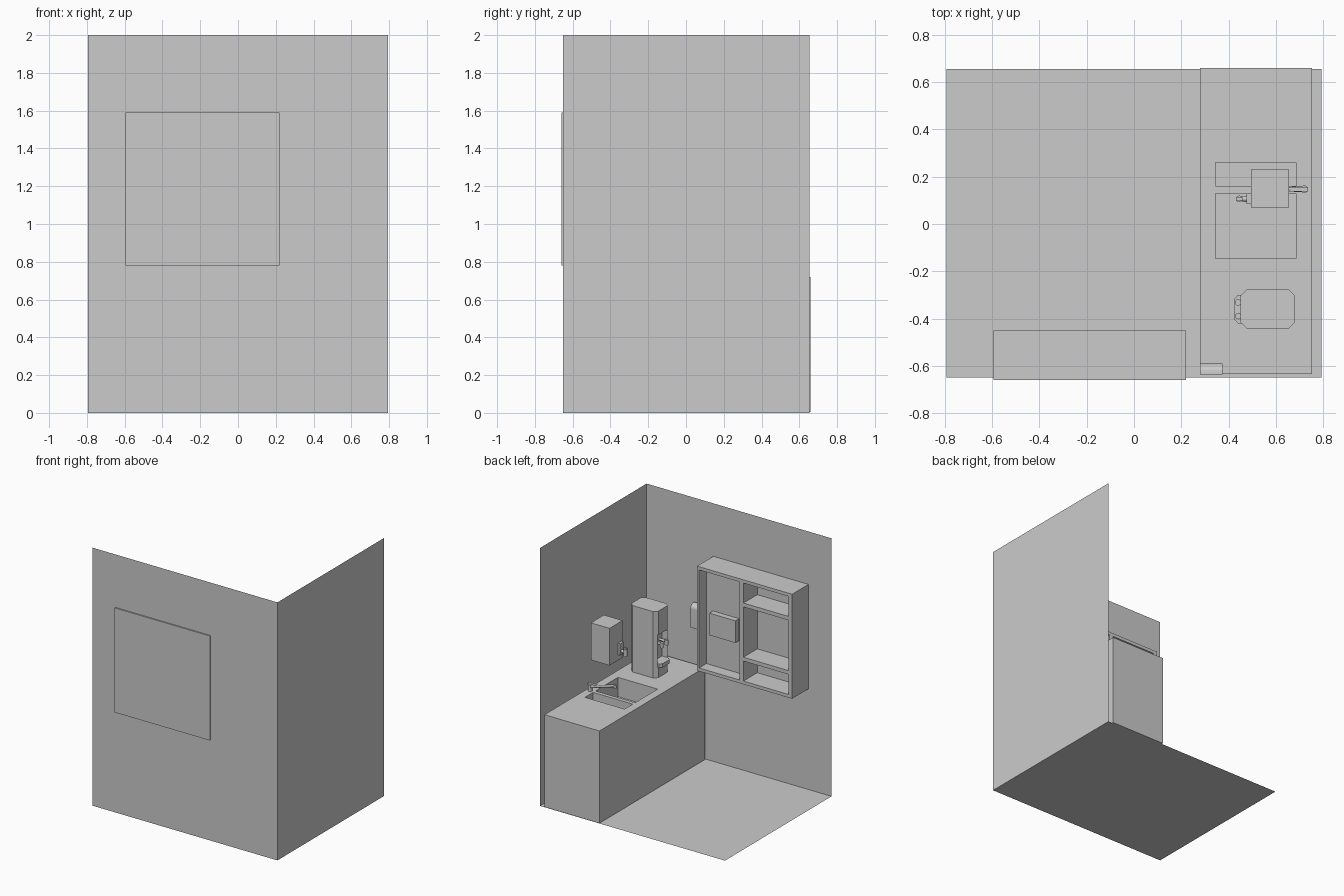
import bpy, bmesh, math
from mathutils import Vector

if "Cube" in bpy.data.objects:
    bpy.data.objects.remove(bpy.data.objects["Cube"])

grey = bpy.data.materials.new("plain_grey")
grey.diffuse_color = (0.6, 0.6, 0.6, 1)
grey.use_nodes = True
grey.node_tree.nodes["Principled BSDF"].inputs["Base Color"].default_value = grey.diffuse_color


def finish(name, bm, smooth=False):
    bmesh.ops.recalc_face_normals(bm, faces=bm.faces)
    me = bpy.data.meshes.new(name)
    bm.to_mesh(me)
    bm.free()
    ob = bpy.data.objects.new(name, me)
    bpy.context.collection.objects.link(ob)
    me.materials.append(grey)
    if smooth:
        bpy.ops.object.select_all(action='DESELECT')
        ob.select_set(True)
        bpy.context.view_layer.objects.active = ob
        bpy.ops.object.shade_smooth_by_angle(angle=math.radians(35))
    return ob


def box(name, x, y, z):
    bm = bmesh.new()
    bmesh.ops.create_cube(bm, size=1)
    for v in bm.verts:
        v.co = [(a + b) / 2 + c * (b - a) for (a, b), c in zip((x, y, z), v.co)]
    return finish(name, bm)


def plane(name, *pts):
    bm = bmesh.new()
    bm.faces.new([bm.verts.new(p) for p in pts])
    return finish(name, bm)


def prism(name, pts, offset, smooth=False):
    """Extrude a closed polygon of 3D points along an offset."""
    bm = bmesh.new()
    f = bm.faces.new([bm.verts.new(p) for p in pts])
    r = bmesh.ops.extrude_face_region(bm, geom=[f], use_keep_orig=True)
    vs = [g for g in r["geom"] if isinstance(g, bmesh.types.BMVert)]
    bmesh.ops.translate(bm, verts=vs, vec=offset)
    return finish(name, bm, smooth)


def rod(name, a, b, r1, r2=None, n=16):
    """Tapered cylinder from a to b."""
    a, b = Vector(a), Vector(b)
    d = b - a
    bm = bmesh.new()
    bmesh.ops.create_cone(bm, cap_ends=True, segments=n, radius1=r1,
                          radius2=r1 if r2 is None else r2, depth=d.length)
    m = d.to_track_quat('Z', 'Y').to_matrix().to_4x4()
    m.translation = (a + b) / 2
    bm.transform(m)
    return finish(name, bm, True)


def cut(target, cutter):
    cutter.hide_render = True
    mod = target.modifiers.new("cut", 'BOOLEAN')
    mod.operation, mod.solver, mod.object = 'DIFFERENCE', 'EXACT', cutter
    bpy.context.view_layer.update()
    me = bpy.data.meshes.new_from_object(
        target.evaluated_get(bpy.context.evaluated_depsgraph_get()))
    target.modifiers.clear()
    target.data = me
    bpy.data.objects.remove(cutter)


# Room shell: floor and two walls
X, Y0, Y1, H = 0.793, -0.65, 0.655, 2.0
plane("floor", (-X, Y0, 0), (X, Y0, 0), (X, Y1, 0), (-X, Y1, 0))
plane("front_wall", (-X, Y0, 0), (X, Y0, 0), (X, Y0, H), (-X, Y0, H))
plane("right_wall", (X, Y0, 0), (X, Y1, 0), (X, Y1, H), (X, Y0, H))

# Counter with two sunken basins
counter = box("counter", (0.28, 0.752), (-0.635, 0.66), (0.005, 0.72))
cut(counter, box("large_basin_cutter", (0.345, 0.685), (-0.145, 0.13), (0.57, 0.8)))
cut(counter, box("small_basin_cutter", (0.345, 0.685), (0.16, 0.26), (0.65, 0.8)))

# Faucet: base, rising spout, nozzle and lever
rod("faucet_base", (0.72, 0.147, 0.72), (0.72, 0.147, 0.765), 0.016)
rod("faucet_spout", (0.72, 0.147, 0.75), (0.5, 0.147, 0.815), 0.011, 0.009)
rod("faucet_nozzle", (0.505, 0.147, 0.82), (0.505, 0.147, 0.795), 0.01)
box("faucet_lever", (0.655, 0.735), (0.137, 0.157), (0.765, 0.777))

# Wall water heater with tap
box("water_heater", (0.495, 0.655), (0.07, 0.23), (1.006, 1.294))
box("heater_tap_plate", (0.475, 0.497), (0.085, 0.128), (1.05, 1.14))
rod("heater_tap_pipe", (0.48, 0.106, 1.075), (0.445, 0.106, 1.075), 0.013, 0.008)
rod("heater_tap_valve", (0.445, 0.106, 1.045), (0.445, 0.106, 1.1), 0.014)
box("heater_tap_handle", (0.431, 0.459), (0.1, 0.112), (1.1, 1.112))

# Drinks machine: chamfered body with front recess, tray and two spouts
x0, x1, y0, y1, c = 0.45, 0.68, -0.442, -0.277, 0.026
body = prism("drinks_machine", [
    (x0 + c, y0, 0.72), (x1 - c, y0, 0.72), (x1, y0 + c, 0.72), (x1, y1 - c, 0.72),
    (x1 - c, y1, 0.72), (x0 + c, y1, 0.72), (x0, y1 - c, 0.72), (x0, y0 + c, 0.72)],
    (0, 0, 0.515))
cut(body, box("recess_cutter", (0.4, 0.5), (-0.42, -0.30), (0.83, 1.05)))
prism("drip_tray", [(0.5, -0.42, 0.8), (0.5, -0.3, 0.8), (0.44, -0.3, 0.8),
                    (0.423, -0.318, 0.8), (0.423, -0.402, 0.8), (0.44, -0.42, 0.8)],
      (0, 0, 0.03))
for i, y in enumerate((-0.332, -0.39)):
    rod(f"machine_spout_{i}", (0.44, y, 0.945), (0.44, y, 0.985), 0.013)
    rod(f"machine_spout_arm_{i}", (0.5, y, 0.972), (0.44, y, 0.972), 0.009)

# Soap dispenser on the front wall, with a rounded top front
arc = [(0.28, -0.625 + 0.035 * math.cos(t), 1.165 + 0.035 * math.sin(t))
       for t in [math.pi / 2 * i / 8 for i in range(9)]]
prism("soap_dispenser", [(0.28, -0.637, 1.02), (0.28, -0.59, 1.02)] + arc
      + [(0.28, -0.637, 1.2)], (0.095, 0, 0), True)

# Wall cabinet: frame, divider, backs and shelves
depth = (-0.66, -0.45)
box("cabinet_top", (-0.595, 0.22), depth, (1.565, 1.59))
box("cabinet_bottom", (-0.595, 0.22), depth, (0.78, 0.805))
for name, xs in (("right_side", (0.203, 0.22)), ("divider", (-0.177, -0.145)),
                 ("left_side", (-0.595, -0.565))):
    box("cabinet_" + name, xs, depth, (0.805, 1.565))
box("cabinet_back_panel", (-0.565, -0.177), (-0.66, -0.62), (0.805, 1.565))
box("cabinet_mirror_panel", (-0.145, 0.203), (-0.66, -0.54), (0.805, 1.565))
for i, z in enumerate((0.96, 1.38)):
    box(f"cabinet_shelf_{i}", (-0.565, -0.177), (-0.62, -0.45), (z, z + 0.03))

# Towel box mounted in the cabinet
box("towel_box", (-0.077, 0.146), (-0.54, -0.495), (1.057, 1.228))
